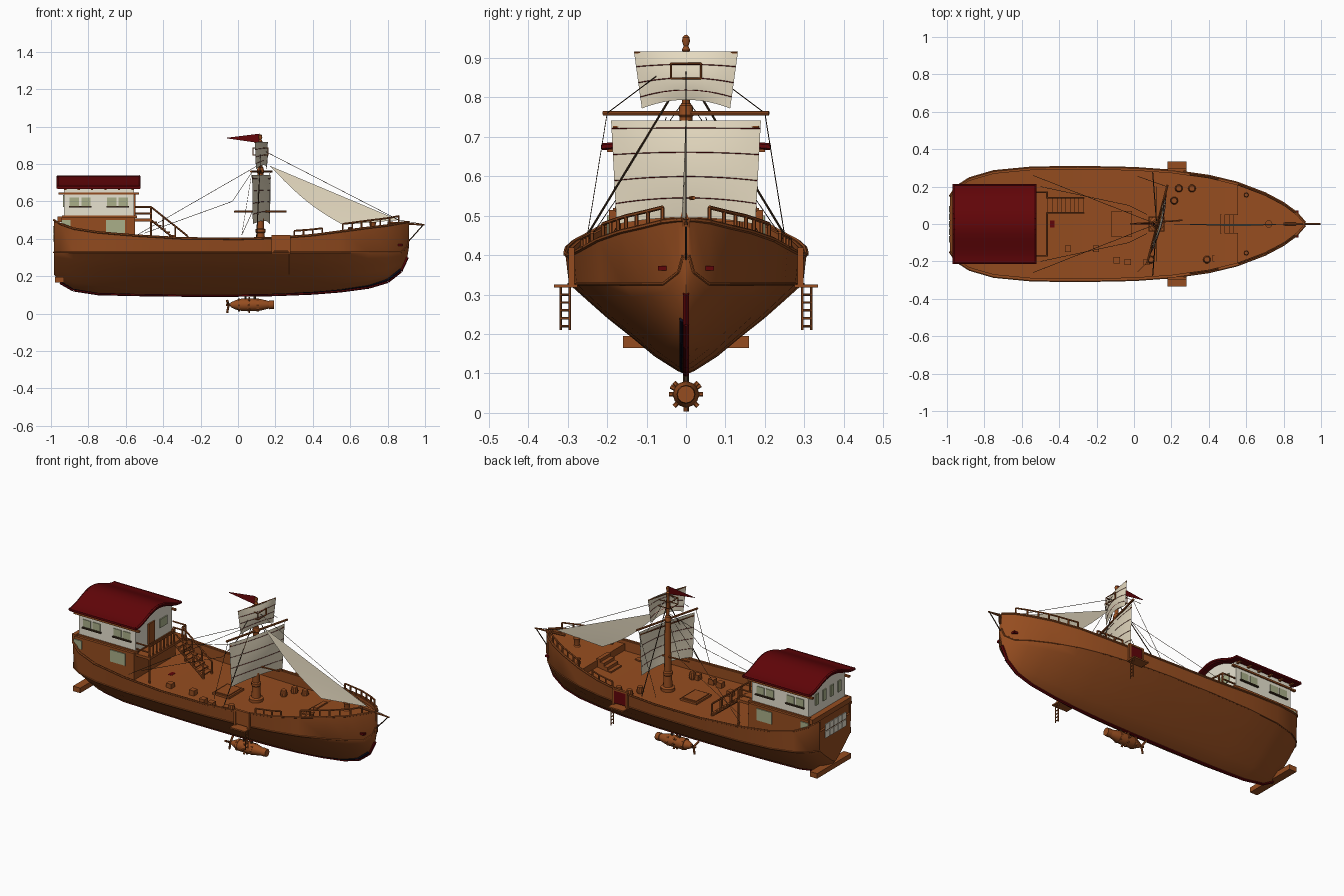
import bpy, bmesh, math
from mathutils import Vector, Matrix

if "Cube" in bpy.data.objects:
    bpy.data.objects.remove(bpy.data.objects["Cube"])

def material(name, rgb):
    m = bpy.data.materials.new(name)
    m.use_nodes = True
    m.diffuse_color = (*rgb, 1)
    m.node_tree.nodes["Principled BSDF"].inputs["Base Color"].default_value = (*rgb, 1)
    return m

wood = material("brown wood", (0.3, 0.073, 0.014))
maroon = material("dark red", (0.12, 0.0015, 0.0025))
canvas = material("sail canvas", (0.92, 0.82, 0.62))
plaster = material("cream plaster", (0.8, 0.76, 0.63))
glass = material("green glass", (0.4, 0.43, 0.25))
rope = material("dark rope", (0.05, 0.028, 0.014))
navy = material("dark navy", (0.004, 0.004, 0.012))

def finish(name, bm, mat, smooth=False):
    bmesh.ops.recalc_face_normals(bm, faces=bm.faces)
    me = bpy.data.meshes.new(name)
    bm.to_mesh(me)
    bm.free()
    me.materials.append(mat)
    ob = bpy.data.objects.new(name, me)
    bpy.context.collection.objects.link(ob)
    if smooth:
        bpy.ops.object.select_all(action='DESELECT')
        ob.select_set(True)
        bpy.context.view_layer.objects.active = ob
        bpy.ops.object.shade_smooth_by_angle(angle=math.radians(32))

def loft(name, rows, mat, closed=True, smooth=True):
    """Skin a list of equal-length rows; closed rows are capped."""
    bm = bmesh.new()
    grid = [[bm.verts.new(p) for p in row] for row in rows]
    n = len(rows[0])
    for a, b in zip(grid, grid[1:]):
        for i in range(n if closed else n - 1):
            bm.faces.new((a[i], a[(i + 1) % n], b[(i + 1) % n], b[i]))
    if closed:
        bm.faces.new(grid[0])
        bm.faces.new(grid[-1])
    finish(name, bm, mat, smooth)

def boxes(name, items, mat):
    """Each item is a (low corner, high corner) pair."""
    bm = bmesh.new()
    for lo, hi in items:
        lo, hi = Vector(lo), Vector(hi)
        m = Matrix.Translation((lo + hi) / 2) @ Matrix.Diagonal((*(hi - lo), 1))
        bmesh.ops.create_cube(bm, size=1, matrix=m)
    finish(name, bm, mat)

def rods(name, segments, r, mat, sides=6, r2=None):
    bm = bmesh.new()
    for a, b in segments:
        a, b = Vector(a), Vector(b)
        m = Matrix.Translation((a + b) / 2) @ (b - a).to_track_quat('Z', 'Y').to_matrix().to_4x4()
        bmesh.ops.create_cone(bm, cap_ends=True, segments=sides, radius1=r,
                              radius2=r2 or r, depth=(b - a).length, matrix=m)
    finish(name, bm, mat, True)

def chain(pts):
    return list(zip(pts, pts[1:]))

def turned(name, base, axis, profile, mat, sides=12):
    """Turn (distance, radius) points round an axis."""
    q = Vector(axis).to_track_quat('Z', 'Y')
    rows = [[Vector(base) + q @ Vector((r * math.cos(k * math.tau / sides),
             r * math.sin(k * math.tau / sides), d)) for k in range(sides)] for d, r in profile]
    loft(name, rows, mat)

# Hull stations: x, half width, sheer height, bottom height
stations = [(-.985, .15, .5, .21), (-.95, .2, .48, .165), (-.88, .245, .455, .125),
            (-.75, .283, .435, .105), (-.55, .302, .418, .1), (-.3, .306, .403, .097),
            (0, .3, .4, .097), (.2, .286, .405, .1), (.4, .258, .42, .108),
            (.55, .222, .44, .12), (.7, .165, .46, .14), (.8, .112, .472, .17),
            (.87, .06, .485, .225), (.905, .02, .49, .3), (.915, .008, .49, .36)]
section = [(.07, .04), (.26, .2), (.46, .42), (.65, .62), (.82, .82), (.97, 1)]

def side(x, s, out, lift):
    for a, b in chain(stations):
        if a[0] <= x <= b[0]:
            p = Vector(a).lerp(Vector(b), (x - a[0]) / (b[0] - a[0]))
            return Vector((x, s * (p[1] + out), p[2] + lift))

rows, wale, deck = [], [], []
for x, w, top, low in stations:
    crease = max(.327, low + .3 * (top - low))
    inner = max(w - .014, .003)
    half = [(w * f, low + (crease - low) * g) for f, g in section] + [(w, top), (inner, top), (inner, top - .06)]
    rows.append([(x, 0, low)] + [(x, y, z) for y, z in half] + [(x, -y, z) for y, z in half[::-1]])
    wale.append(Vector((x, w * .97, crease)))
    if .55 <= x < .91:
        deck.append([(x, y, z) for y, z in ((-inner, top - .058), (inner, top - .058),
                                            (inner, top - .018), (-inner, top - .018))])
loft("hull", rows, wood)
loft("foredeck", deck, wood, smooth=False)

# Rails, wales and hawse ports following the hull
for s, label in ((1, "left"), (-1, "right")):
    rods(label + "_cap_rail", chain([(x, s * w, t) for x, w, t, b in stations]), .006, wood)
    rods(label + "_wale", chain([(p.x, s * p.y, p.z) for p in wale]), .004, wood)
    for name, x0, n, h in (("_bow_rail", .56, 7, .038), ("_waist_rail", .3, 4, .03)):
        xs = [x0 + .05 * i for i in range(n)]
        rods(label + name, chain([side(x, s, -.008, h) for x in xs]) +
             [(side(x, s, -.008, 0), side(x, s, -.008, h)) for x in xs], .005, wood)
    boxes(label + "_hawse_port", [((.856, s * .06 - .011, .361), (.88, s * .06 + .011, .373))], maroon)
rods("keel", chain([(x, 0, b + .002) for x, w, t, b in stations[1:-1]]), .009, maroon)
rods("keel_strake", chain([(x, -.01, b + .012) for x, w, t, b in stations[1:-2]]), .008, navy)
boxes("stern_board", [((-.978, -.16, .165), (-.93, .16, .195))], wood)
boxes("transom_window", [((-.99, -.098 + .04 * i, z), (-.984, -.064 + .04 * i, z + .038))
                         for i in range(5) for z in (.385, .429)], plaster)

# Stern house
boxes("lower_cabin", [((-.945, -.195, .34), (-.55, .195, .515)), ((-.965, -.185, .49), (-.93, .185, .52))], wood)

def vault(half, apex, rise):
    return [(half * u / 8, apex - rise * math.sin(math.pi * u / 16) ** 2) for u in range(-8, 9)]

body = [(-.172, .51)] + vault(.172, .722, .05) + [(.172, .51)]
loft("upper_cabin", [[(x, y, z) for y, z in body] for x in (-.93, -.555)], plaster, smooth=False)
shell = vault(.215, .737, .056) + vault(.213, .717, .05)[::-1]
loft("roof", [[(x, y, z) for y, z in shell] for x in (-.965, -.525)], maroon)
for x in (-.962, -.528):
    rods("roof_edge", chain([(x, y, z - .006) for y, z in vault(.213, .737, .056)]), .009, maroon)

def plate(s, x0, x1, z0, z1, y, thick):
    a, b = sorted((s * y, s * (y + thick)))
    return ((x0, a, z0), (x1, b, z1))

beams, panes, low_panes, sills = [], [], [], []
for s in (1, -1):
    rods("eave_bar", [((-.965, s * .209, .676), (-.525, s * .209, .676))], .007, maroon)
    beams += [plate(s, -.94, -.54, .51, .524, .165, .015), plate(s, -.96, -.53, .638, .648, .165, .014)]
    beams += [plate(s, -.93 + .072 * i, -.918 + .072 * i, .662, .675, .17, .03) for i in range(6)]
    for x in (-.9, -.7):
        panes += [plate(s, x + .062 * k, x + .05 + .062 * k, .576, .62, .171, .005) for k in (0, 1)]
        sills += [plate(s, x - .004, x + .118, .567, .574, .171, .012)]
    low_panes += [plate(s, -.705, -.605, .43, .5, .194, .006), plate(s, -.945, -.895, .45, .5, .194, .006)]
panes += [((-.936, -.13 + .07 * i, .57), (-.929, -.1 + .07 * i, .635)) for i in range(4)]
panes += [((-.556, .05, .575), (-.549, .12, .625))]
boxes("cabin_beams", beams, wood)
boxes("cabin_windows", panes + low_panes, glass)
boxes("window_sills", sills, rope)
boxes("cabin_door", [((-.556, -.06, .52), (-.547, 0, .64))], wood)

# Balcony and stairs
boxes("balcony", [((-.56, -.175, .493), (-.46, .175, .508))], wood)
ys = [-.17 + i * .034 for i in range(11)]
rail = [((-.465, y, .345 if i in (0, 10) else .5), (-.465, y, .57)) for i, y in enumerate(ys) if not .05 < y < .14]
rail += [((-.465, -.17, .57), (-.465, .06, .57)), ((-.465, .14, .57), (-.465, .17, .57))]
rail += [((-.55, s * .17, z), (-.465, s * .17, z)) for s in (1, -1) for z in (.535, .57)]
for y in (.06, .14):
    rail += [((-.465, y, .5 + h), (-.27, y, .345 + h)) for h in (0, .07)]
    rail += [((-.465 + .065 * i, y, .5 - .052 * i), (-.465 + .065 * i, y, .57 - .052 * i)) for i in range(4)]
rods("balcony_and_stair_rails", rail, .005, wood)
boxes("stair_treads", [((-.46 + .023 * i, .06, .485 - .018 * i), (-.432 + .023 * i, .14, .492 - .018 * i))
                       for i in range(8)], wood)

# Boarding gates with platforms and ladders
for s, label in ((1, "left"), (-1, "right")):
    boxes(label + "_platform", [plate(s, .18, .28, .318, .326, .275, .06)], wood)
    boxes(label + "_gate_frame", [plate(s, x, x + .012, .326, .42, .283, .015) for x in (.18, .268)] +
          [plate(s, .18, .28, .41, .42, .283, .015)], wood)
    boxes(label + "_gate", [plate(s, .192, .268, .335, .41, .287, .008)], maroon if s > 0 else wood)
    rods(label + "_ladder", [((.272, s * y, .21), (.272, s * y, .325)) for y in (.295, .318)] +
         [((.272, s * .295, .22 + .02 * i), (.272, s * .318, .22 + .02 * i)) for i in range(5)], .003, wood)

# Mast, yards and crow's nest
turned("mast", (.12, 0, .33), (0, 0, 1), [(0, .04), (.03, .04), (.035, .026), (.1, .022), (.105, .027),
       (.12, .027), (.125, .02), (.42, .016), (.425, .02), (.45, .016), (.455, .01), (.585, .008),
       (.59, .011), (.6, .006), (.612, .01), (.622, .009), (.628, .004)], wood)
for half, z, r in ((.21, .76, .006), (.185, .725, .003), (.13, .914, .003)):
    rods("yard", [((.125 - half * .26, -half, z), (.125 + half * .26, half, z))], r, wood, 8)
rods("boom", [((-.02, 0, .545), (.26, .02, .545))], .005, wood)
nest = [(x, y) for x, y in ((.08, -.038), (.16, -.038), (.16, .038), (.08, .038), (.08, -.038))]
rods("crows_nest", [((*p, z), (*q, z)) for p, q in chain(nest) for z in (.848, .886)] +
     [((*p, .848), (*p, .886)) for p in nest[:4]], .003, wood)

# Sails
def sail(name, top, bottom, half_top, half_low, arch, seams):
    def at(u, v):
        h = half_top + (half_low - half_top) * v
        belly = .025 * (1 - u * u) * math.sin(math.pi * (.15 + .7 * v))
        return (.125 + h * .26 * u + belly, h * u, top + (bottom - top) * v + arch * v * (1 - u * u))
    us = [-1 + i / 6 for i in range(13)]
    loft(name, [[at(u, i / 8) for u in us] for i in range(9)], canvas, closed=False)
    rods(name + "_seams", [c for v in seams for c in chain([at(u, v) for u in us])], .001, maroon, 4)

sail("main_sail", .742, .478, .19, .176, .018, (.08, .33, .58, .8))
sail("top_sail", .917, .772, .132, .112, .022, (.27, .55, .8))
head, clew, tack = Vector((.17, 0, .79)), Vector((.56, -.012, .475)), Vector((.86, 0, .5))
rows = []
for i in range(11):
    low = head.lerp(clew, i / 10) - Vector((0, 0, .03 * math.sin(math.pi * i / 10)))
    rows.append([low.lerp(head.lerp(tack, i / 10), k / 5) for k in range(6)])
loft("jib_sail", rows, canvas, closed=False)
loft("pennant", [[(.115, .002, .962), (-.06, .001, .94)], [(.115, -.002, .912), (-.06, -.001, .937)]],
     maroon, closed=False, smooth=False)

# Bowsprit and rigging
rods("bowsprit", [((.8, 0, .485), (.998, 0, .475))], .008, wood, 8, .004)
rods("bowsprit_stay", [((.99, 0, .474), (.915, 0, .39))], .003, rope)
lines = [((.14, 0, .87), (.86, 0, .5)), ((.86, 0, .5), (.99, 0, .478))]
for s in (1, -1):
    lines += [((.12, 0, .8), (-.54, s * .26, .42)), ((.12, s * .2, .76), (.12, s * .04, .88)),
              ((.125 + s * .05, s * .2, .76), (.02, s * .255, .42)),
              ((.07, s * .05, .75), (-.03, s * .1, .6)), ((-.03, s * .1, .6), (-.5, s * .2, .43))]
rods("rigging", lines, .0013, rope, 4)
rods("shrouds", [((.12, s * .015, .84), (.1, s * .275, .41)) for s in (1, -1)], .0028, rope, 4)

# Deck fittings
boxes("cargo_hatch", [((-.12, -.07, .335), (-.01, .07, .352)), ((-.11, -.06, .35), (-.02, .06, .357))], wood)
boxes("foredeck_steps", [((.46 + .024 * i, -.05, .35), (.484 + .024 * i, .05, .377 + .018 * i)) for i in range(4)], wood)
boxes("crates", [((x, y, .335), (x + .034, y + .034, .372)) for x, y in
                 ((-.11, -.21), (-.05, -.22), (.05, -.22), (-.37, -.15), (.42, -.2), (-.22, -.15))], wood)
for x, y in ((.31, .19), (.215, .125), (.09, -.19), (.39, -.19), (.24, .19)):
    turned("barrel", (x, y, .338), (0, 0, 1), [(0, .015), (.022, .021), (.045, .015)], wood, 10)
for s in (1, -1):
    turned("bow_bollard", (.6, s * .155, .42), (0, 0, 1), [(0, .01), (.03, .008), (.034, .013), (.042, .01)], wood, 8)
turned("capstan", (.72, 0, .435), (0, 0, 1), [(0, .025), (.015, .014), (.04, .016), (.055, .02)], wood)
boxes("deck_mat", [((-.455, -.02, .345), (-.425, .02, .352))], maroon)

# Propulsion pod under the keel
turned("pod", (-.04, 0, .047), (1, 0, 0), [(0, .012), (.03, .026), (.06, .033), (.15, .033), (.19, .024),
       (.205, .02), (.207, .024), (.232, .022)], wood, 12)
for x in (0, .05, .1):
    turned("pod_band", (x, 0, .047), (1, 0, 0), [(0, .035), (.012, .035)], wood, 8)
rods("pod_strut", [((x, 0, .07), (x, 0, .105)) for x in (.04, .09)], .007, rope)

def spokes(n, x0, x1, turn):
    return [((x0, 0, .047), (x1, .043 * math.sin(k * math.tau / n + turn), .047 + .043 * math.cos(k * math.tau / n + turn)))
            for k in range(n)]

rods("propeller", spokes(3, -.05, -.058, 1) + [((-.065, 0, .047), (-.03, 0, .047))], .006, wood)
rods("pod_fins", spokes(8, .06, .06, 0), .006, wood)
